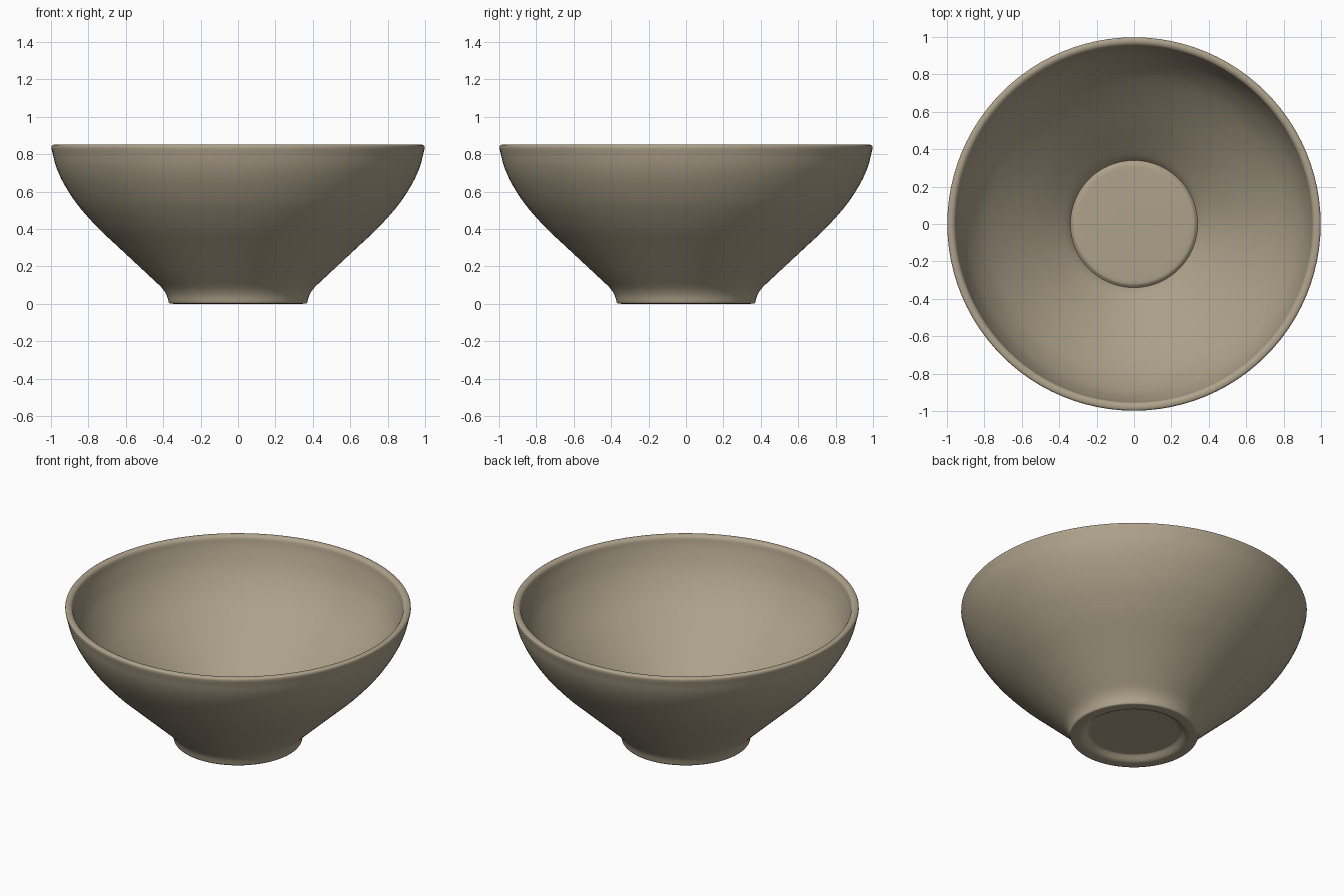
import bpy, bmesh, math
from mathutils import Vector

if "Cube" in bpy.data.objects:
    bpy.data.objects.remove(bpy.data.objects["Cube"])

SEGMENTS = 96

# Profile runs (radius, height): recessed underside, foot, outer wall, rim, inner wall, floor
sections = [
    # recessed underside and foot ring
    [(0, .032), (.13, .032), (.25, .032), (.272, .027), (.295, .008), (.315, 0),
     (.34, 0), (.36, .001), (.37, .006), (.376, .03), (.386, .055), (.41, .088),
     (.47, .145), (.575, .243), (.66, .322), (.745, .402), (.84, .507), (.9, .59),
     (.946, .67), (.975, .74), (.99, .8), (.998, .833), (.994, .847), (.98, .851),
     (.967, .848), (.955, .836), (.948, .80), (.93, .74), (.903, .67), (.857, .59),
     (.797, .51), (.70, .41), (.61, .325), (.52, .243), (.43, .16), (.365, .10), (.34, .07)],
    # slightly crowned inner floor
    [(.34, .07), (.328, .08), (.305, .085), (.15, .087), (0, .087)],
]


def smooth_curve(points, steps=3):
    """Catmull-Rom through the points."""
    pts = [Vector(p) for p in points]
    pts = [pts[0] * 2 - pts[1]] + pts + [pts[-1] * 2 - pts[-2]]
    out = []
    for a, b, c, d in zip(pts, pts[1:], pts[2:], pts[3:]):
        for i in range(steps):
            t = i / steps
            out.append(0.5 * (2 * b + (c - a) * t + (2 * a - 5 * b + 4 * c - d) * t * t
                              + (3 * b - a - 3 * c + d) * t ** 3))
    return out + [pts[-2]]


profile = smooth_curve(sections[0])[:-1] + smooth_curve(sections[1])

# Spin the profile around the vertical axis
bm = bmesh.new()
rings = []
for r, z in profile:
    if r < 1e-5:
        rings.append([bm.verts.new((0, 0, z))] * SEGMENTS)
    else:
        rings.append([bm.verts.new((r * math.cos(2 * math.pi * i / SEGMENTS),
                                    r * math.sin(2 * math.pi * i / SEGMENTS), max(z, 0)))
                      for i in range(SEGMENTS)])
for low, high in zip(rings, rings[1:]):
    for i in range(SEGMENTS):
        j = (i + 1) % SEGMENTS
        corners = list(dict.fromkeys([low[i], low[j], high[j], high[i]]))
        bm.faces.new(corners)
bmesh.ops.recalc_face_normals(bm, faces=bm.faces)

mesh = bpy.data.meshes.new("bowl")
bm.to_mesh(mesh)
bm.free()
bowl = bpy.data.objects.new("bowl", mesh)
bpy.context.collection.objects.link(bowl)

# One warm clay colour
clay = bpy.data.materials.new("warm clay")
clay.diffuse_color = (0.42, 0.36, 0.255, 1)
clay.use_nodes = True
clay.node_tree.nodes["Principled BSDF"].inputs["Base Color"].default_value = clay.diffuse_color
mesh.materials.append(clay)

bpy.context.view_layer.objects.active = bowl
bowl.select_set(True)
bpy.ops.object.shade_smooth_by_angle(angle=math.radians(40))
